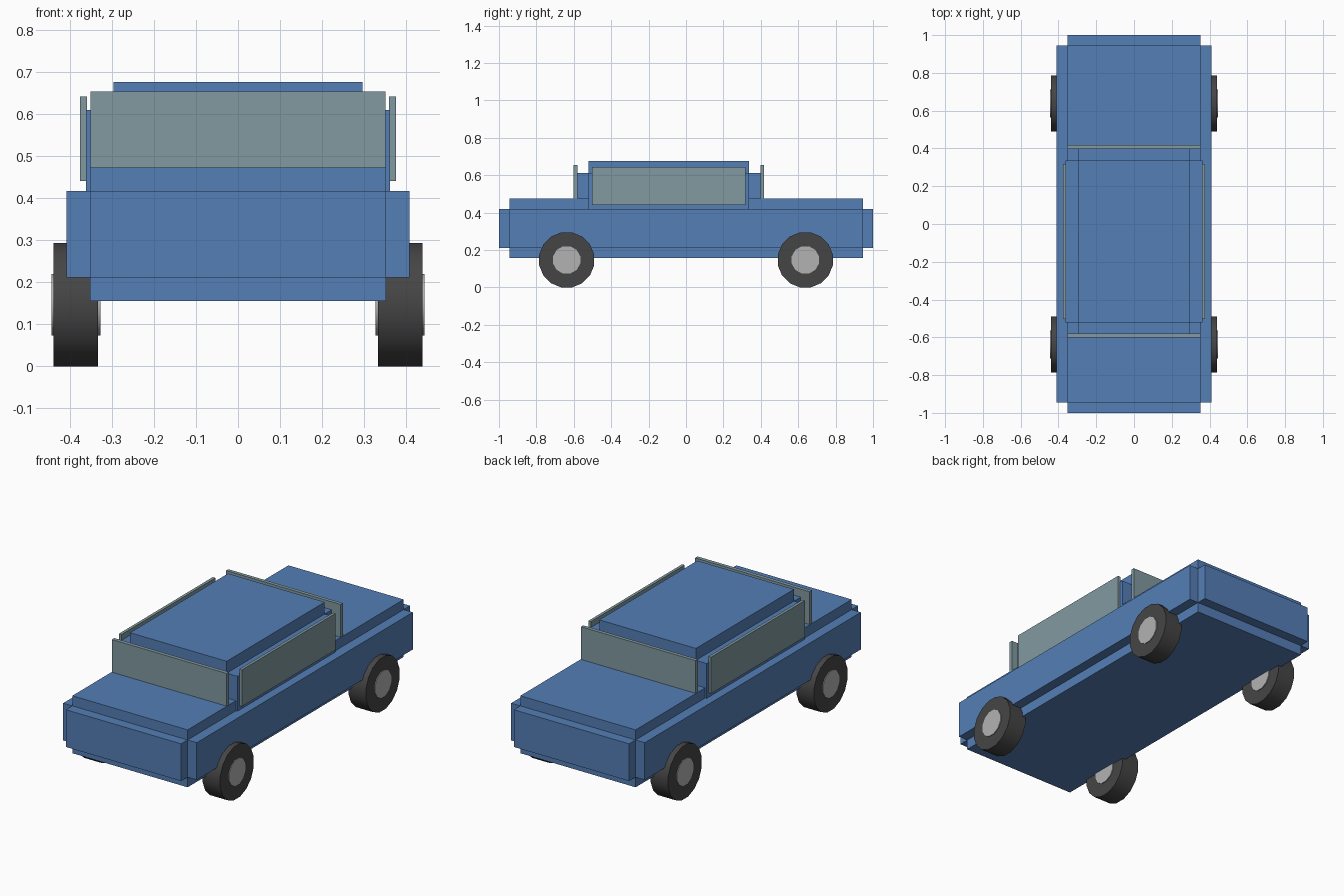
import bpy, bmesh, math
from mathutils import Vector, Matrix

if "Cube" in bpy.data.objects:
    bpy.data.objects.remove(bpy.data.objects["Cube"])


def material(name, rgb):
    m = bpy.data.materials.new(name)
    m.diffuse_color = (*rgb, 1)
    m.use_nodes = True
    m.node_tree.nodes["Principled BSDF"].inputs["Base Color"].default_value = m.diffuse_color
    return m


BLUE = material("blue_paint", (0.09, 0.21, 0.47))
GLASS = material("glass", (0.22, 0.32, 0.35))
RUBBER = material("rubber", (0.06, 0.06, 0.06))
METAL = material("metal", (0.45, 0.45, 0.45))


def finish(bm, name, mat):
    mesh = bpy.data.meshes.new(name)
    bm.to_mesh(mesh)
    bm.free()
    mesh.materials.append(mat)
    ob = bpy.data.objects.new(name, mesh)
    bpy.context.collection.objects.link(ob)
    return ob


def box(name, lo, hi, mat, step=0):
    """Box from corner to corner; step pushes every face outwards as its own block."""
    lo, hi = Vector(lo), Vector(hi)
    bm = bmesh.new()
    bmesh.ops.create_cube(bm, size=1, matrix=Matrix.Translation((lo + hi) / 2)
                          @ Matrix.Diagonal((*(hi - lo), 1)))
    if step:
        bm.normal_update()
        for f in bmesh.ops.extrude_discrete_faces(bm, faces=bm.faces[:])["faces"]:
            f.normal_update()
            bmesh.ops.translate(bm, verts=f.verts[:], vec=f.normal * step)
    return finish(bm, name, mat)


def disc(name, x0, x1, y, z, apothem, sides, mat):
    """Cylinder along x, resting on a flat side."""
    bm = bmesh.new()
    r = apothem / math.cos(math.pi / sides)
    bmesh.ops.create_cone(bm, cap_ends=True, segments=sides, radius1=r, radius2=r,
                          depth=abs(x1 - x0),
                          matrix=Matrix.Translation(((x0 + x1) / 2, y, z))
                          @ Matrix.Rotation(math.pi / 2, 4, 'Y')
                          @ Matrix.Rotation(math.pi / sides, 4, 'Z'))
    ob = finish(bm, name, mat)
    bpy.ops.object.select_all(action='DESELECT')
    ob.select_set(True)
    bpy.context.view_layer.objects.active = ob
    bpy.ops.object.shade_smooth_by_angle(angle=math.radians(40))


# Stepped body and cabin
box("body", (-0.353, -0.945, 0.212), (0.353, 0.945, 0.418), BLUE, 0.056)
box("cabin", (-0.296, -0.522, 0.41), (0.296, 0.336, 0.611), BLUE, 0.066)

# Windscreen and rear window
box("windscreen", (-0.351, -0.602, 0.455), (0.351, -0.581, 0.655), GLASS)
box("rear_window", (-0.351, 0.397, 0.455), (0.351, 0.417, 0.655), GLASS)

for side, s in (("left", -1), ("right", 1)):
    # Side windows
    a, b = sorted((s * 0.36, s * 0.376))
    box(side + "_window", (a, -0.503, 0.441), (b, 0.317, 0.643), GLASS)
    # Wheels with hubs
    for end, y in (("front", -0.638), ("rear", 0.638)):
        disc(f"{end}_{side}_tyre", s * 0.333, s * 0.44, y, 0.147, 0.147, 16, RUBBER)
        disc(f"{end}_{side}_hub", s * 0.328, s * 0.444, y, 0.147, 0.073, 12, METAL)
